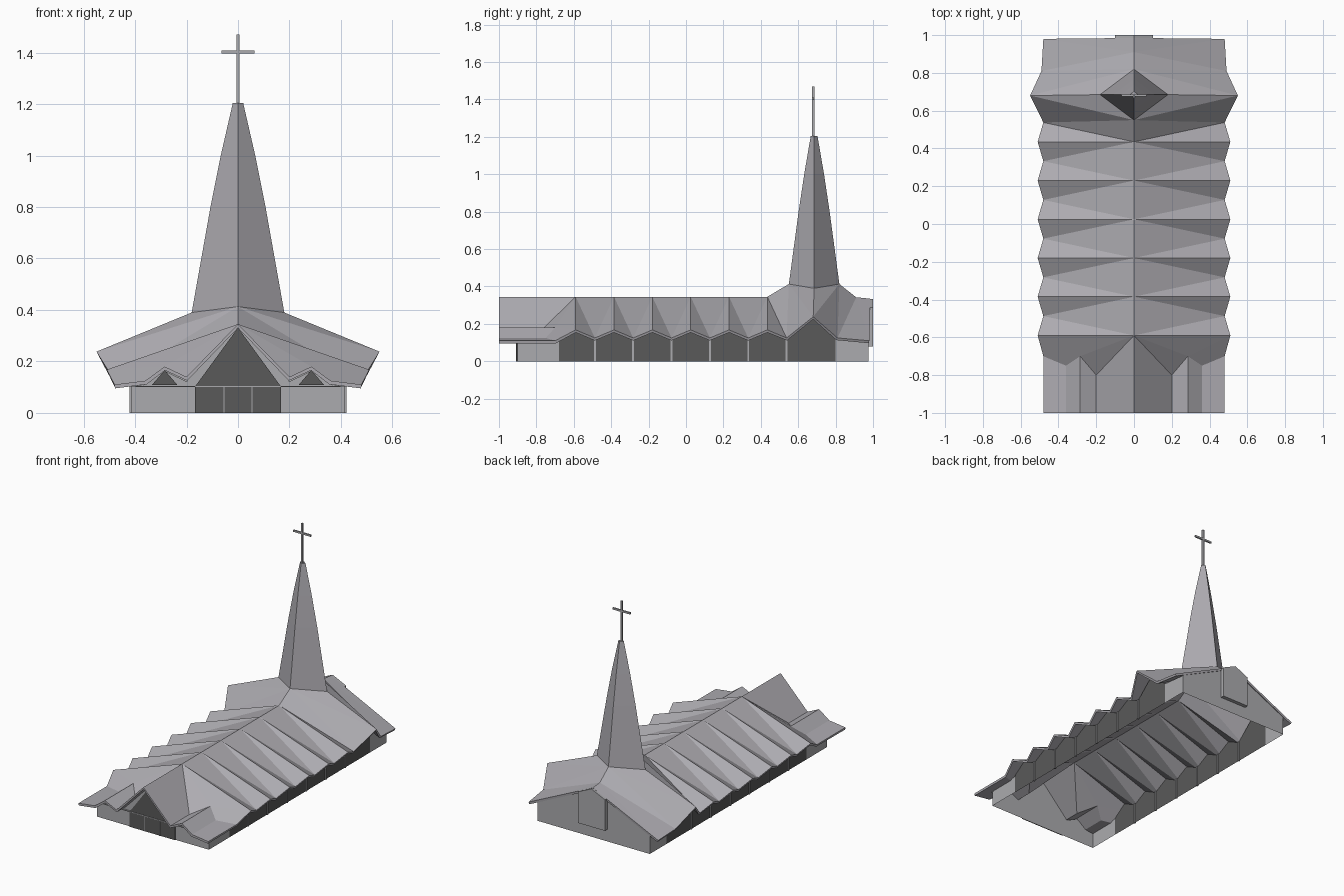
import bpy, bmesh
from mathutils import Vector

if "Cube" in bpy.data.objects:
    bpy.data.objects.remove(bpy.data.objects["Cube"])


def material(name, col):
    m = bpy.data.materials.new(name)
    m.diffuse_color = (*col, 1)
    m.use_nodes = True
    m.node_tree.nodes["Principled BSDF"].inputs["Base Color"].default_value = m.diffuse_color
    return m


ROOF = material("roof grey", (0.42, 0.41, 0.44))
WALL = material("wall grey", (0.41, 0.41, 0.425))
GLASS = material("dark glass", (0.10, 0.10, 0.10))


def mesh_object(name, faces, mat, up=False):
    """Make an object from a list of point loops."""
    bm = bmesh.new()
    for f in faces:
        bm.faces.new([bm.verts.new(p) for p in f])
    bmesh.ops.remove_doubles(bm, verts=bm.verts, dist=0.0005)
    bm.normal_update()
    if up:
        for f in bm.faces:
            if f.normal.z < 0:
                f.normal_flip()
    else:
        bmesh.ops.recalc_face_normals(bm, faces=bm.faces)
    me = bpy.data.meshes.new(name)
    bm.to_mesh(me)
    bm.free()
    me.materials.append(mat)
    ob = bpy.data.objects.new(name, me)
    bpy.context.collection.objects.link(ob)
    return ob


def box(name, lo, hi, mat):
    (x0, y0, z0), (x1, y1, z1) = lo, hi
    a = [(x0, y0, z0), (x1, y0, z0), (x1, y1, z0), (x0, y1, z0)]
    b = [(x, y, z1) for x, y, _ in a]
    sides = [(a[i], a[(i + 1) % 4], b[(i + 1) % 4], b[i]) for i in range(4)]
    return mesh_object(name, [a, b] + sides, mat)


def flip(faces):
    return [[(-p[0], p[1], p[2]) for p in f] for f in faces]


def prism(name, loop, offset, mat):
    """Extrude a flat loop by an offset vector."""
    far = [tuple(Vector(p) + Vector(offset)) for p in loop]
    n = len(loop)
    sides = [(loop[i], loop[(i + 1) % n], far[(i + 1) % n], far[i]) for i in range(n)]
    return mesh_object(name, [loop, far] + sides, mat)


# Folded roof, right half
STEP, Y0 = 0.205, -0.59
peaks = [Y0 + STEP * i for i in range(6)]
ridge = [(0, y, 0.345) for y in peaks]
eave = [(0.51, y, 0.168) for y in peaks]
valley = [(0.48, y + STEP / 2, 0.125) for y in peaks]
roof = []
for i in range(6):
    roof.append((ridge[i], eave[i], valley[i]))
    if i < 5:
        roof.append((ridge[i], valley[i], ridge[i + 1]))
        roof.append((ridge[i + 1], valley[i], eave[i + 1]))

# Front hip, entrance gable and small side gable
prof = [(0, Y0, 0.345), (0.2, -0.8, 0.14), (0.285, -0.70, 0.18),
        (0.36, -0.75, 0.125), (0.48, -0.70, 0.11)]
front = [(x, -1.0, z) for x, _, z in prof]
roof.append((prof[0], prof[1], prof[2]))
roof.append((prof[0], prof[2], eave[0]))
roof.append((prof[2], prof[3], prof[4], eave[0]))
for i in range(4):
    roof.append((prof[i], prof[i + 1], front[i + 1], front[i]))

# Crossing below the spire and rear roof
sf, sx, sb = (0, 0.55, 0.413), (0.18, 0.685, 0.39), (0, 0.82, 0.413)
tip, rear_valley = (0.55, 0.68, 0.238), (0.49, 0.81, 0.125)
kink, back_top, back_eave = (0, 0.91, 0.342), (0, 0.985, 0.335), (0.48, 0.98, 0.11)
v = valley[5]
roof += [(ridge[5], v, sf), (sf, v, tip), (sf, tip, sx), (sx, tip, sb),
         (sb, tip, rear_valley), (sb, rear_valley, kink),
         (kink, rear_valley, back_eave), (kink, back_eave, back_top)]
roof_ob = mesh_object("folded_roof", roof + flip(roof), ROOF, up=True)
sol = roof_ob.modifiers.new("thickness", 'SOLIDIFY')
sol.thickness = 0.015
sol.offset = -1

# Four-sided spire, slightly bowed
CY = 0.685
levels = [(0.18, 0.135, 0.39, 0.413), (0.107, 0.083, 0.8, 0.8),
          (0.067, 0.053, 1.0, 1.0), (0.02, 0.018, 1.205, 1.205)]
rings = [[(a, CY, zx), (0, CY + b, zy), (-a, CY, zx), (0, CY - b, zy)]
         for a, b, zx, zy in levels]
faces = [(lo[i], lo[(i + 1) % 4], hi[(i + 1) % 4], hi[i])
         for lo, hi in zip(rings, rings[1:]) for i in range(4)]
mesh_object("spire", faces + [rings[-1]], ROOF)

# Cross
box("cross_post", (-0.006, 0.674, 1.2), (0.006, 0.686, 1.47), WALL)
box("cross_arm", (-0.065, 0.675, 1.397), (0.065, 0.685, 1.409), WALL)

# Side walls, gabled window bays and mullions
WX = 0.415
bays = [(y - STEP / 2, y, y + STEP / 2, 0.137, 0.184, 0.137) for y in peaks]
bays[0] = (-0.68, Y0, peaks[0] + STEP / 2, 0.12, 0.184, 0.137)
bays.append((peaks[5] + STEP / 2, 0.68, 0.80, 0.137, 0.265, 0.14))
for s, side in ((1, "right"), (-1, "left")):
    x = s * WX
    panes = [[(x, a, 0), (x, c, 0), (x, c, zc), (x, b, zb), (x, a, za)]
             for a, b, c, za, zb, zc in bays]
    mesh_object(side + "_windows", panes, GLASS)
    for a, b, c, za, zb, zc in bays[:-1]:
        box(side + "_mullion", (x - 0.006, c - 0.005, 0), (x + 0.006, c + 0.005, 0.137), WALL)
    ends = [[(x, -0.9, 0), (x, -0.68, 0), (x, -0.68, 0.115), (x, -0.9, 0.102)],
            [(x, 0.80, 0), (x, 0.975, 0), (x, 0.975, 0.122), (x, 0.80, 0.14)]]
    mesh_object(side + "_end_walls", ends, WALL)

# Front wall following the roof profile
top = [(0.0, 0.335), (0.2, 0.122), (0.285, 0.163), (0.36, 0.11), (WX, 0.102)]
outline = [(x, z) for x, z in reversed(top)] + [(-x, z) for x, z in top[1:]]
wall = [(WX, -0.9, 0)] + [(x, -0.9, z) for x, z in outline] + [(-WX, -0.9, 0)]
mesh_object("front_wall", [wall], WALL)

# Front glazing plates, beam and door mullions
FY = -0.906
prism("entrance_doors", [(-0.167, FY, 0), (0.167, FY, 0), (0.167, FY, 0.1), (-0.167, FY, 0.1)],
      (0, 0.005, 0), GLASS)
prism("entrance_gable_glass", [(-0.165, FY, 0.105), (0.165, FY, 0.105), (0, FY, 0.331)],
      (0, 0.005, 0), GLASS)
for s in (1, -1):
    prism("small_gable_glass", [(s * 0.235, FY, 0.108), (s * 0.335, FY, 0.108),
                                (s * 0.285, FY, 0.166)], (0, 0.005, 0), GLASS)
    box("door_mullion", (s * 0.055 - 0.002, FY - 0.003, 0), (s * 0.055 + 0.002, FY, 0.102), WALL)
box("front_beam", (-WX, FY - 0.003, 0.1), (WX, -0.9, 0.105), WALL)

# Back wall with raised central panel
back = [(-WX, 0.975, 0), (WX, 0.975, 0), (WX, 0.975, 0.125), (0, 0.975, 0.322), (-WX, 0.975, 0.125)]
mesh_object("back_wall", [back], WALL)
prism("back_panel", [(-0.1, 0.97, 0.08), (0.1, 0.97, 0.08), (0.1, 0.97, 0.288),
                     (0, 0.97, 0.334), (-0.1, 0.97, 0.288)], (0, 0.03, 0), WALL)
